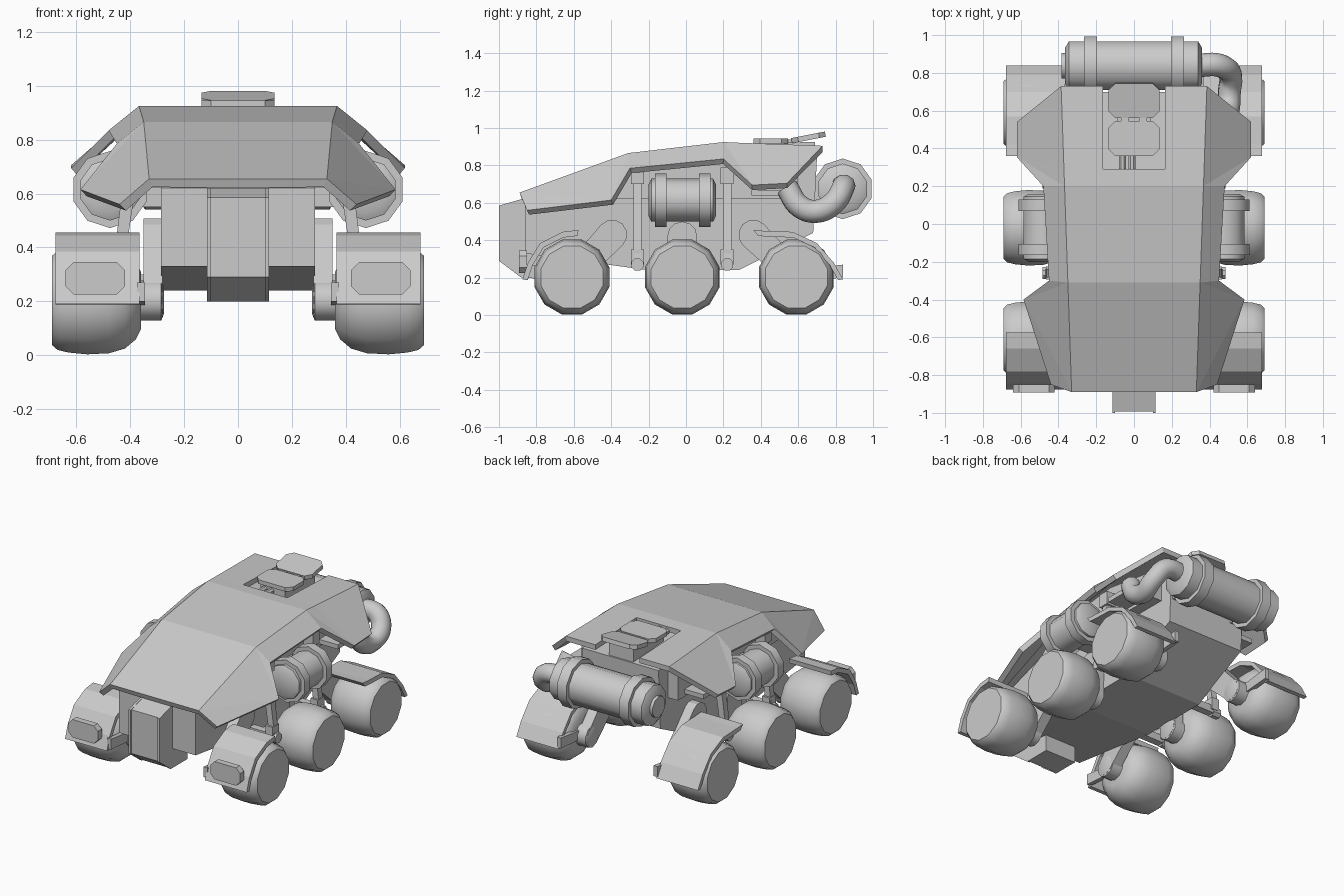
import bpy, bmesh, math
from mathutils import Vector, Matrix

if "Cube" in bpy.data.objects:
    bpy.data.objects.remove(bpy.data.objects["Cube"])


def finish(name, bm, smooth=None):
    """Turn a bmesh into an object, with smooth shading below an angle."""
    bmesh.ops.recalc_face_normals(bm, faces=bm.faces)
    if smooth:
        for f in bm.faces:
            f.smooth = True
        for e in bm.edges:
            e.smooth = e.calc_face_angle(0) < math.radians(smooth)
    me = bpy.data.meshes.new(name)
    bm.to_mesh(me)
    bm.free()
    ob = bpy.data.objects.new(name, me)
    bpy.context.collection.objects.link(ob)
    return ob


def prism(name, pts, axis, lo, hi):
    """Extrude a 2D outline along an axis ('x': pts are y,z; 'y': x,z; 'z': x,y)."""
    put = {'x': lambda a, b, t: (t, a, b), 'y': lambda a, b, t: (a, t, b), 'z': lambda a, b, t: (a, b, t)}[axis]
    bm = bmesh.new()
    r = [[bm.verts.new(put(a, b, t)) for a, b in pts] for t in (lo, hi)]
    n = len(pts)
    bm.faces.new(r[0])
    bm.faces.new(r[1])
    for i in range(n):
        j = (i + 1) % n
        bm.faces.new((r[0][i], r[0][j], r[1][j], r[1][i]))
    return finish(name, bm)


def box(name, x, y, z):
    return prism(name, [(x[0], y[0]), (x[1], y[0]), (x[1], y[1]), (x[0], y[1])], 'z', *z)


def chamfered(x0, x1, y0, y1, c):
    return [(x0 + c, y0), (x1 - c, y0), (x1, y0 + c), (x1, y1 - c),
            (x1 - c, y1), (x0 + c, y1), (x0, y1 - c), (x0, y0 + c)]


def lathe(name, prof, axis, c, n=12, smooth=42):
    """Revolve (position, radius) pairs about the x or y axis through c."""
    bm = bmesh.new()
    rings = []
    for t, r in prof:
        ring = []
        for i in range(n):
            a = 2 * math.pi * (i + .5) / n
            u, v = r * math.cos(a), r * math.sin(a)
            ring.append(bm.verts.new((t, c[0] + u, c[1] + v) if axis == 'x' else (c[0] + u, t, c[1] + v)))
        rings.append(ring)
    for p, q in zip(rings, rings[1:]):
        for i in range(n):
            j = (i + 1) % n
            bm.faces.new((p[i], p[j], q[j], q[i]))
    bm.faces.new(rings[0])
    bm.faces.new(rings[-1])
    return finish(name, bm, smooth)


def capsule(a, b, ra, rb):
    """Outline of an arm with rounded ends."""
    ang = math.atan2(b[1] - a[1], b[0] - a[0])
    pts = []
    for p, r, start in ((b, rb, ang - math.pi / 2), (a, ra, ang + math.pi / 2)):
        pts += [(p[0] + r * math.cos(start + math.pi * i / 6), p[1] + r * math.sin(start + math.pi * i / 6))
                for i in range(7)]
    return pts


def tube(name, pts, r):
    cu = bpy.data.curves.new(name, 'CURVE')
    cu.dimensions = '3D'
    cu.bevel_depth, cu.bevel_resolution, cu.use_fill_caps = r, 3, True
    cu.resolution_u = 6
    sp = cu.splines.new('BEZIER')
    sp.bezier_points.add(len(pts) - 1)
    for bp, p in zip(sp.bezier_points, pts):
        bp.co = p
        bp.handle_left_type = bp.handle_right_type = 'AUTO'
    ob = bpy.data.objects.new(name, cu)
    bpy.context.collection.objects.link(ob)


# Armoured top shell: roof strips with a rear notch, plus angled flanks
bm = bmesh.new()
rows = [(-.89, .655), (-.31, .866), (.2, .925), (.29, .921), (.73, .905)]
flank = [(.44, -.85, .56), (.585, -.40, .615), (.45, -.30, .785), (.48, .20, .835), (.62, .354, .695), (.62, .54, .705)]
for s in (1, -1):
    T = []
    N = []
    C = []
    for y, z in rows:
        T.append(bm.verts.new((s * (.33 + .056 * (y + .89) / 1.62), y, z)))
        N.append(bm.verts.new((s * .165, y, z)))
        C.append(bm.verts.new((0, y, z)))
    A, B, Cc, D, E, F = [bm.verts.new((s * x, y, z)) for x, y, z in flank]
    for i in range(4):
        bm.faces.new((N[i], T[i], T[i + 1], N[i + 1]))
        if i < 3:
            bm.faces.new((C[i], N[i], N[i + 1], C[i + 1]))
    for f in ((T[0], A, B), (T[0], B, T[1]), (T[1], B, Cc), (T[1], Cc, D, T[2]),
              (T[2], D, E), (T[2], E, T[3]), (T[3], E, F, T[4])):
        bm.faces.new(f)
bmesh.ops.remove_doubles(bm, verts=bm.verts, dist=.0005)
bmesh.ops.delete(bm, geom=[v for v in bm.verts if not v.link_faces], context='VERTS')
bmesh.ops.recalc_face_normals(bm, faces=bm.faces)
if sum(f.normal.z for f in bm.faces) < 0:
    bmesh.ops.reverse_faces(bm, faces=bm.faces)
shell = finish("top_shell", bm)
if sum(p.normal.z for p in shell.data.polygons) < 0:
    shell.data.flip_normals()
m = shell.modifiers.new("thickness", 'SOLIDIFY')
m.thickness, m.offset = .035, -1

# Hull and nose
prism("hull", [(-.86, .62), (-.86, .33), (-.2, .24), (.28, .24), (.68, .44), (.70, .84), (.2, .87), (-.31, .81)],
      'x', -.285, .285)
prism("upper_hull", [(-.5, .62), (.6, .62), (.6, .80), (.2, .86), (-.31, .80)], 'x', -.36, .36)
nose = [(-1, .585), (-.88, .62), (-.7, .62), (-.7, .2), (-.88, .2), (-1, .29)]
prism("nose", [(y + (.008 if y < -.8 else 0), z) for y, z in nose], 'x', -.1, .1)
for s, side in ((1, "right"), (-1, "left")):
    prism("nose_rail_" + side, nose, 'x', s * .1, s * .115)

# Roof hatch: two pads on a pedestal in the notch
box("hatch_pedestal", (-.09, .09), (.37, .69), (.84, .925))
prism("hatch_pad_front", chamfered(-.135, .135, .36, .545, .035), 'z', .918, .945)
pad = prism("hatch_pad_rear", chamfered(-.135, .135, -.092, .092, .035), 'z', -.014, .014)
pad.matrix_world = Matrix.Translation((0, .655, .95)) @ Matrix.Rotation(math.radians(11), 4, 'X')
for x in (-.05, .05):
    box("hatch_hinge", (x - .02, x + .02), (.53, .60), (.915, .94))
for x in (-.06, -.01):
    o = lathe("hatch_plunger", [(.28, .02), (.38, .02)], 'y', (x, .89), 8)

# Wheels, hubs, swing arms
for s, side in ((1, "right"), (-1, "left")):
    for cy, pivot, tag in ((-.61, (-.395, .43), "front"), (-.02, (-.02, .42), "middle"), (.59, (.36, .43), "rear")):
        nm = tag + "_" + side
        prof = [(.36, .11), (.38, .15), (.42, .185), (.48, .203), (.56, .207), (.63, .2), (.67, .19), (.69, .172)]
        lathe("wheel_" + nm, [(s * x, r) for x, r in prof], 'x', (cy, .203))
        lathe("hub_" + nm, [(s * .275, .05), (s * .285, .075), (s * .38, .075)], 'x', (cy, .203), 10)
        prism("arm_" + nm, capsule(pivot, (cy, .203), .08, .065), 'x', s * .28, s * .35)

    # Fenders over front and rear wheels
    for cy, path, tag in ((-.61, [(-.575, .455), (-.66, .445), (-.78, .385), (-.845, .28), (-.875, .19)], "front"),
                          (.59, [(.36, .455), (.42, .45), (.57, .445), (.70, .385), (.79, .28), (.84, .19)], "rear")):
        c = Vector((cy, .17))
        inner = [tuple(c + (Vector(p) - c) * .89) for p in reversed(path)]
        prism("fender_%s_%s" % (tag, side), path + inner, 'x', s * .365, s * .677)
        d = -1 if tag == "front" else 1
        prism("fender_stay_%s_%s" % (tag, side),
              [(cy, .18), (cy + d * .25, .2), (cy + d * .25, .27), (cy, .24)], 'x', s * .345, s * .375)
    lamp = prism("front_lamp_" + side, chamfered(s * .53 - .11, s * .53 + .11, .225, .345, .03), 'y', -.893, -.85)

    # Side canisters with clamp bands
    can = [(-.2, .085), (-.185, .115), (-.165, .115), (-.165, .143), (-.105, .143), (-.105, .115), (.07, .115),
           (.07, .143), (.13, .143), (.13, .115), (.145, .115), (.16, .085)]
    lathe("side_canister_" + side, can, 'y', (s * .475, .615), 10)
    box("canister_mount_" + side, sorted((s * .28, s * .42)), (-.09, .05), (.55, .68))

    # Canister frame struts with knuckles at both ends
    for y in (-.26, .22):
        prism("strut_" + side, [(s * .36, .77), (s * .41, .77), (s * .475, .25), (s * .435, .25)],
              'y', y - .022, y + .022)
        lathe("strut_foot_" + side, [(s * .43, .035), (s * .485, .035)], 'x', (y, .27), 8)
        box("strut_clamp_" + side, sorted((s * .41, s * .465)), (y - .035, y + .035), (.27, .35))
        box("strut_head_" + side, sorted((s * .34, s * .43)), (y - .035, y + .035), (.70, .79))
        box("strut_link_" + side, sorted((s * .28, s * .46)), (y - .025, y + .025), (.25, .30))

    # Shelf under the rear flank
    box("rear_shelf_" + side, sorted((s * .28, s * .5)), (.35, .53), (.64, .67))

# Rear tank with bands, mounts and exhaust pipe
tank = [(-.365, .1), (-.345, .135), (-.265, .135), (-.265, .162), (-.195, .162), (-.195, .135), (.195, .135),
        (.195, .162), (.265, .162), (.265, .135), (.34, .135), (.36, .1)]
lathe("rear_tank", tank, 'x', (.838, .675), 10)
lathe("tank_cap", [(-.385, .07), (-.36, .07)], 'x', (.838, .675), 10)
for x in (-.23, .23):
    box("tank_mount", (x - .04, x + .04), (.66, .76), (.6, .74))
tube("exhaust_pipe", [(.34, .84, .69), (.45, .84, .68), (.51, .79, .60), (.505, .70, .555),
                      (.50, .61, .58), (.48, .54, .68)], .062)
